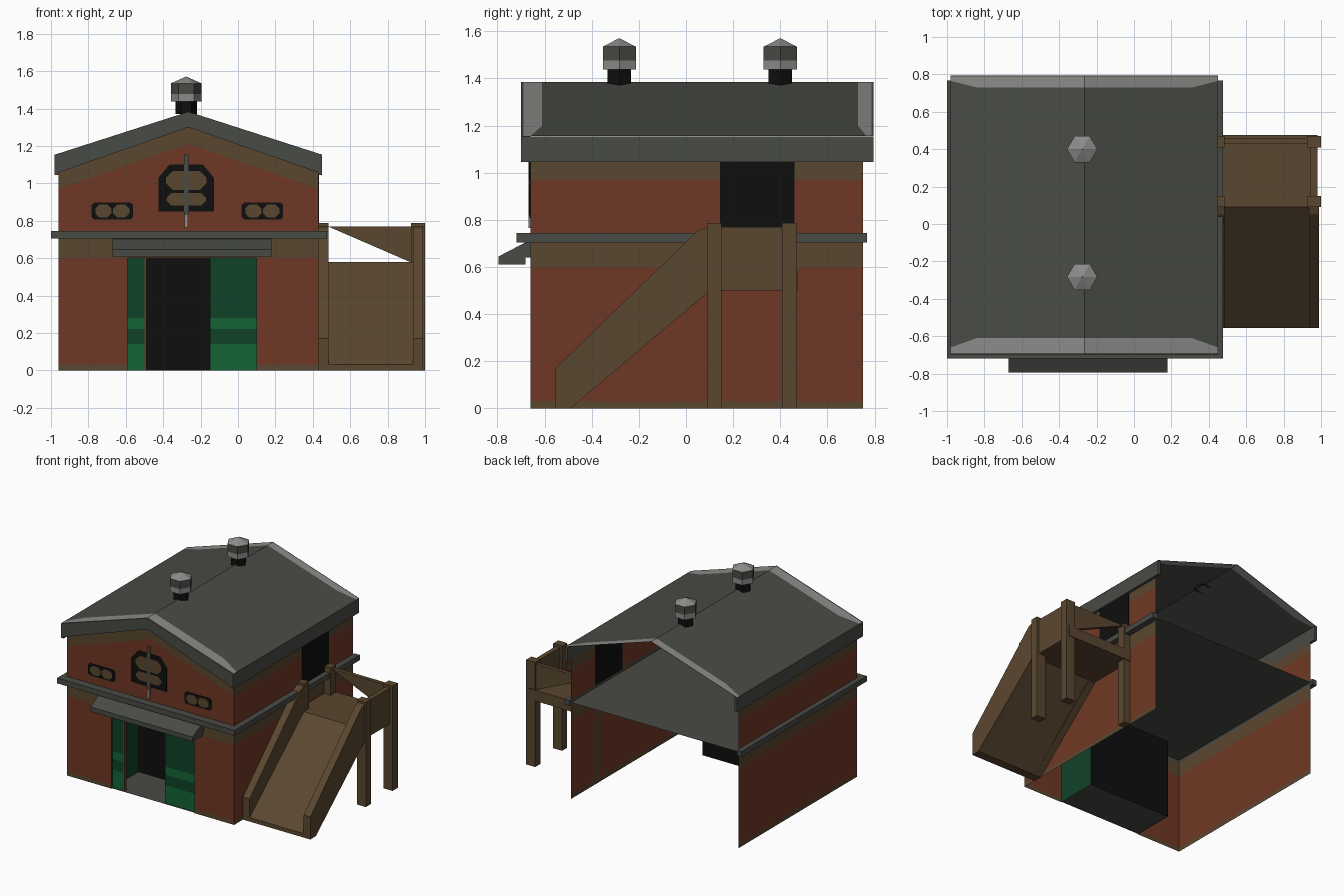
import bpy, math

if "Cube" in bpy.data.objects:
    bpy.data.objects.remove(bpy.data.objects["Cube"])

COL = {"brick": (.16, .039, .018), "timber": (.102, .062, .029), "slate": (.066, .07, .06),
       "pale_metal": (.26, .26, .255), "black": (.0045, .0045, .0045),
       "dark_green": (.005, .054, .021), "light_green": (.007, .125, .036)}
MATS = {}
for n, c in COL.items():
    MATS[n] = bpy.data.materials.new(n)
    MATS[n].diffuse_color = (*c, 1)


def polys(name, items):
    """One object from (material, corner list) polygons."""
    names = list(dict.fromkeys(m for m, _ in items))
    verts, faces = [], []
    for _, p in items:
        faces.append(range(len(verts), len(verts) + len(p)))
        verts += p
    me = bpy.data.meshes.new(name)
    me.from_pydata(verts, [], [list(f) for f in faces])
    for n in names:
        me.materials.append(MATS[n])
    for f, (m, _) in zip(me.polygons, items):
        f.material_index = names.index(m)
    ob = bpy.data.objects.new(name, me)
    bpy.context.collection.objects.link(ob)
    return ob


def prism(name, mat, prof, axis, a, b):
    """Extrude a closed profile along x (profile y,z) or y (profile x,z)."""
    put = (lambda p, t: (t, p[0], p[1])) if axis == "x" else (lambda p, t: (p[0], t, p[1]))
    n = len(prof)
    lo, hi = [put(p, a) for p in prof], [put(p, b) for p in prof]
    fs = [lo, hi[::-1]] + [[lo[i], hi[i], hi[(i + 1) % n], lo[(i + 1) % n]] for i in range(n)]
    # make normals point outward whatever the profile direction
    area = sum(prof[i][0] * prof[(i + 1) % n][1] - prof[(i + 1) % n][0] * prof[i][1] for i in range(n))
    if (area > 0) == (axis == "x"):
        fs = [f[::-1] for f in fs]
    return polys(name, [(mat, f) for f in fs])


def box(name, mat, x0, x1, y0, y1, z0, z1):
    return prism(name, mat, [(x0, z0), (x1, z0), (x1, z1), (x0, z1)], "y", y0, y1)


def fq(x0, x1, z0, z1, y):
    """Quad facing the front."""
    return [(x0, y, z0), (x1, y, z0), (x1, y, z1), (x0, y, z1)]


CX = -.265
XL, XR, YF, YB = -.96, .43, -.66, .75
DL, DR, DT = -.59, .10, .60          # doorway
EL, ER, EZ, RZ = -.98, .45, 1.155, 1.385   # eaves and ridge

# Front wall with doorway, gable and brown bands
f = []
for a, b in ((XL, DL), (DR, XR)):
    f += [("timber", fq(a, b, 0, .03, YF)), ("brick", fq(a, b, .03, DT, YF))]
f.append(("timber", fq(XL, XR, DT, .74, YF)))
f.append(("brick", [(x, YF, z) for x, z in ((XL, .74), (XR, .74), (XR, .97), (CX, 1.21), (XL, .97))]))
f.append(("timber", [(x, YF, z) for x, z in ((XL, .97), (CX, 1.21), (CX, 1.375), (XL, 1.15))]))
f.append(("timber", [(x, YF, z) for x, z in ((CX, 1.21), (XR, .97), (XR, 1.15), (CX, 1.375))]))
polys("front_wall", f)

# Side walls, banded by height
BANDS = [(0, .03, "timber"), (.03, .6, "brick"), (.6, .74, "timber"), (.74, .97, "brick"), (.97, 1.15, "timber")]
for name, x in (("left_wall", XL), ("right_wall", XR)):
    f = []
    for z0, z1, m in BANDS:
        q = [(x, YF, z0), (x, YB, z0), (x, YB, z1), (x, YF, z1)]
        f.append((m, q if x > 0 else q[::-1]))
    polys(name, f)
box("upper_doorway", "black", XR - .004, XR + .004, .145, .46, .745, 1.06)

# Upper floor sheet, cornice on three sides
polys("upper_floor", [("slate", [(XL, YF, .725), (XR, YF, .725), (XR, YB, .725), (XL, YB, .725)])])
box("front_cornice", "slate", -1.0, .475, -.72, YF, .705, .745)
box("left_cornice", "slate", -1.0, XL, YF, .768, .705, .745)
box("right_cornice", "slate", XR, .475, YF, .768, .705, .745)

# Recessed entrance
YR = -.34
polys("entrance_recess", [
    ("black", fq(DL, DR, 0, DT, YR)),
    ("black", [(DL, YF, DT), (DR, YF, DT), (DR, YR, DT), (DL, YR, DT)]),
    ("slate", [(DL, YF, .004), (DR, YF, .004), (DR, YR, .004), (DL, YR, .004)]),
    ("dark_green", [(DL, YF, 0), (DL, YR, 0), (DL, YR, DT), (DL, YF, DT)]),
    ("dark_green", [(DR, YR, 0), (DR, YF, 0), (DR, YF, DT), (DR, YR, DT)])])
for name, a, b in (("left_door", DL, -.50), ("right_door", -.15, DR)):
    polys(name, [(m, fq(a, b, z0, z1, -.65)) for z0, z1, m in
                 ((0, .14, "light_green"), (.14, .22, "dark_green"),
                  (.22, .28, "light_green"), (.28, DT, "dark_green"))])
box("door_edge", "brick", -.50, -.488, -.65, -.63, 0, DT)

# Canopy over the entrance
prism("canopy", "slate", [(-.795, .61), (-.68, .61), (-.68, .705), (-.795, .645)], "x", -.67, .18)
polys("canopy_underside", [("black", [(-.665, -.79, .607), (-.665, -.685, .607), (.175, -.685, .607), (.175, -.79, .607)])])
box("canopy_back", "slate", -.67, .18, -.685, YF, .64, .705)


# Gable windows as thin plates with cut corners
def plate(name, mat, cx, cz, w, h, c, y):
    p = [(-w, -h + c), (-w + c, -h), (w - c, -h), (w, -h + c), (w, h - c), (w - c, h), (-w + c, h), (-w, h - c)]
    prism(name, mat, [(cx + u, cz + v) for u, v in p], "y", y, YF)


WX = -.277
prism("centre_window", "black", [(WX - .148, .85), (WX + .148, .85), (WX + .148, 1.03), (WX + .09, 1.10),
                                 (WX - .09, 1.10), (WX - .148, 1.03)], "y", YF - .004, YF)
plate("centre_pane_top", "timber", WX, 1.015, .108, .05, .035, YF - .006)
plate("centre_pane_bottom", "timber", WX, .915, .105, .034, .025, YF - .006)
box("window_bar", "slate", WX - .012, WX + .012, YF - .009, YF, .83, 1.155)
box("window_bar_foot", "pale_metal", WX - .01, WX + .01, YF - .009, YF, .765, .83)
for side, x in (("left", -.672), ("right", .13)):
    plate(side + "_window", "black", x, .852, .11, .045, .012, YF - .004)
    for s in (-1, 1):
        plate(side + "_pane", "timber", x + s * .048, .852, .043, .034, .02, YF - .006)

# Roof sheet: dark slopes with pale worn strips near both ends
y0, y1 = -.70, .795
cols = []
for x in (EL, EL + .14, CX, ER - .14, ER):
    z = RZ - (RZ - EZ) * abs(x - CX) / (ER - CX)
    edge = x in (EL, ER)
    ys = (y0, -.69, -.66 if edge else -.61, .765 if edge else .73, .788, y1)
    cols.append([(x, y, z) for y in ys])
f = []
for a, b in zip(cols, cols[1:]):
    for i in range(5):
        f.append(("pale_metal" if i in (1, 3) else "slate", [a[i], b[i], b[i + 1], a[i + 1]]))
polys("roof", f)
# Front rake boards and eave boards
for name, x, xi in (("left_rake", EL, CX), ("right_rake", ER, CX)):
    prism(name, "slate", [(x, EZ - .002), (xi, RZ - .002), (xi, 1.30), (x, 1.05)], "y", y0, YF)
box("left_eave", "slate", EL, XL, y0, y1, 1.045, EZ - .002)
box("right_eave", "slate", XR, ER, y0, y1, 1.045, EZ - .002)

# Hexagonal roof vents: rings of (radius, height), colour per band
RINGS = [(.057, 1.37), (.057, 1.437), (.081, 1.437), (.081, 1.477), (.081, 1.535), (.002, 1.57)]
BAND = ["black", "black", "pale_metal", "slate", "pale_metal"]
for name, cy in (("front_vent", -.283), ("rear_vent", .40)):
    ring = [[(WX + r * math.cos(k * math.pi / 3), cy + r * math.sin(k * math.pi / 3), z) for k in range(6)]
            for r, z in RINGS]
    polys(name, [(BAND[j], [ring[j][k], ring[j][(k + 1) % 6], ring[j + 1][(k + 1) % 6], ring[j + 1][k]])
                 for j in range(5) for k in range(6)])

# Landing: deck, posts and rails
box("landing_deck", "timber", XR, .98, .09, .475, .50, .58)
for name, a, b, c, d, z in (("outer_front_post", .925, 1.0, .09, .15, 0), ("outer_back_post", .925, 1.0, .408, .47, 0),
                            ("inner_back_post", XR, .485, .408, .47, 0), ("inner_front_post", XR, .485, .09, .15, .5)):
    box(name, "timber", a, b, c, d, z, .787)
box("landing_side_rail", "timber", .945, .98, .15, .41, .58, .77)
prism("landing_back_rail", "timber", [(.48, .77), (.93, .77), (.93, .575)], "y", .43, .46)

# Ramp with solid side boards
prism("ramp_deck", "timber", [(-.555, 0), (-.49, 0), (.09, .50), (.09, .58), (-.555, .03)], "x", .46, .96)
for name, a, b in (("ramp_inner_board", XR, .485), ("ramp_outer_board", .935, .99)):
    prism(name, "timber", [(-.555, 0), (-.49, 0), (.09, .49), (.09, .77), (.05, .755), (-.555, .17)], "x", a, b)

for m in bpy.data.materials:
    if m.users and not m.is_grease_pencil:
        m.use_nodes = True
        m.node_tree.nodes["Principled BSDF"].inputs["Base Color"].default_value = m.diffuse_color
